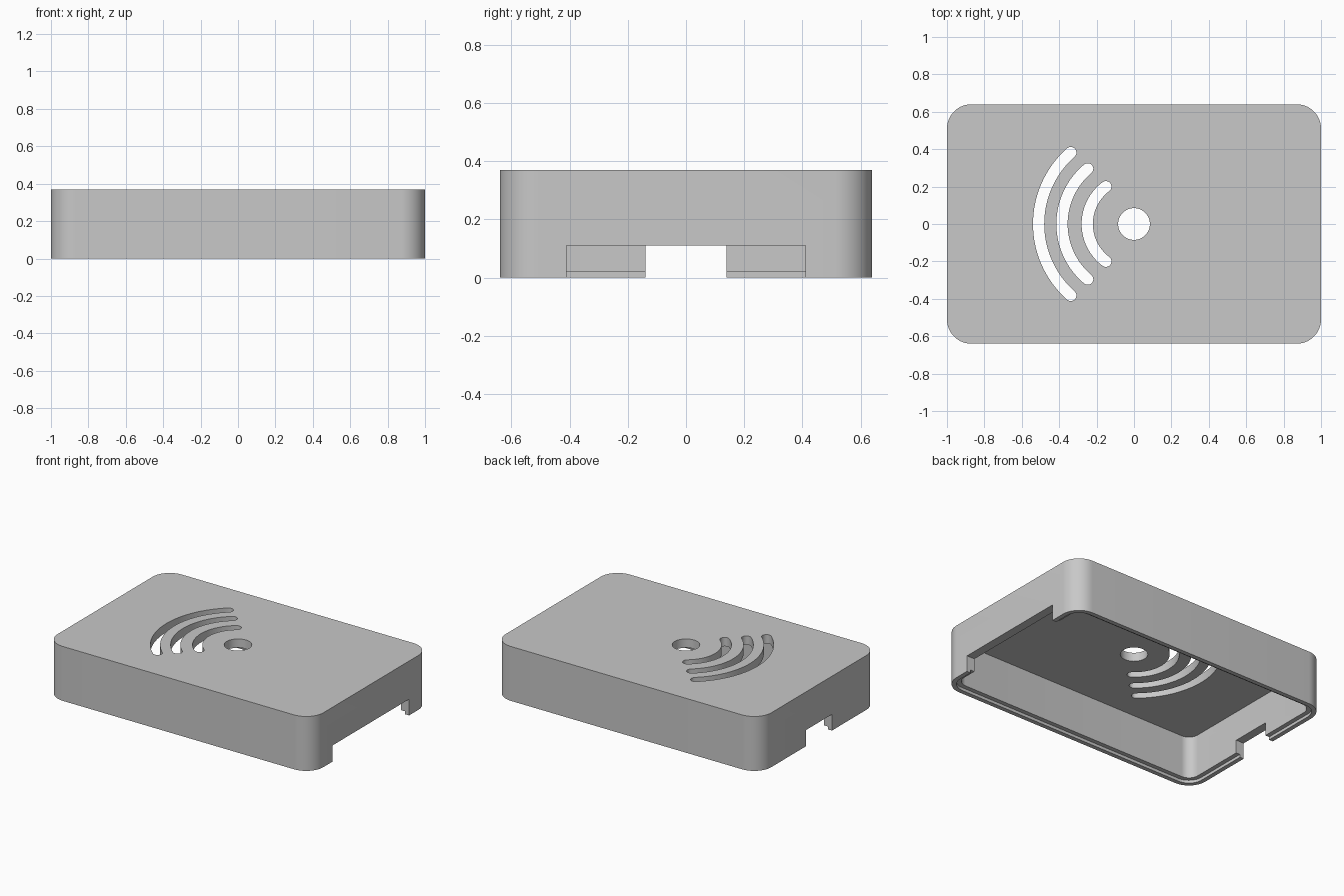
import bpy, bmesh
from math import sin, cos, pi, radians

if "Cube" in bpy.data.objects:
    bpy.data.objects.remove(bpy.data.objects["Cube"], do_unlink=True)

LENGTH, WIDTH, HEIGHT = 2.0, 1.28, 0.37
WALL, CORNER = 0.06, 0.13
BELOW = -0.2          # cutters start here, safely under the open side

grey = bpy.data.materials.new("light grey plastic")
grey.use_nodes = True
colour = (0.58, 0.58, 0.58, 1)
grey.diffuse_color = colour
grey.node_tree.nodes["Principled BSDF"].inputs["Base Color"].default_value = colour


def arc(cx, cy, r, start, end, steps):
    """Points along a circular arc, angles in degrees."""
    return [(cx + r * cos(radians(start + (end - start) * i / steps)),
             cy + r * sin(radians(start + (end - start) * i / steps)))
            for i in range(steps + 1)]


def rounded_rect(inset):
    """Case outline, moved inwards by the given amount."""
    r = CORNER - inset
    x, y = LENGTH / 2 - CORNER, WIDTH / 2 - CORNER
    points = []
    for i, (sx, sy) in enumerate([(1, 1), (-1, 1), (-1, -1), (1, -1)]):
        points += arc(sx * x, sy * y, r, i * 90, i * 90 + 90, 14)
    return points


def curved_slot(radius, spread, half):
    """Round-ended slot bent around the origin, on the -x side."""
    a, b = 180 - spread, 180 + spread
    ends = [(radius * cos(radians(t)), radius * sin(radians(t))) for t in (a, b)]
    outer = arc(0, 0, radius + half, a, b, 32)
    inner = arc(0, 0, radius - half, b, a, 32)
    return (outer + arc(*ends[1], half, b, b + 180, 10)[1:-1]
            + inner + arc(*ends[0], half, a + 180, a + 360, 10)[1:-1])


def prism(name, points, z0, z1):
    """Upright solid made from a flat outline."""
    bm = bmesh.new()
    face = bm.faces.new([bm.verts.new((x, y, z0)) for x, y in points])
    top = bmesh.ops.extrude_face_region(bm, geom=[face])["geom"]
    bmesh.ops.translate(bm, vec=(0, 0, z1 - z0),
                        verts=[g for g in top if isinstance(g, bmesh.types.BMVert)])
    bmesh.ops.recalc_face_normals(bm, faces=bm.faces)
    mesh = bpy.data.meshes.new(name)
    bm.to_mesh(mesh)
    bm.free()
    mesh.materials.append(grey)
    obj = bpy.data.objects.new(name, mesh)
    bpy.context.collection.objects.link(obj)
    return obj


def notch(name, x0, x1, half):
    """Cable opening in an end wall, open at the bottom."""
    return prism(name, [(x0, -half), (x1, -half), (x1, half), (x0, half)], BELOW, 0.11)


# Solid block of the case cover
cover = prism("case_cover", rounded_rect(0), 0, HEIGHT)

# Hollow, rim step, end notches, round hole and signal-shaped vents
cutters = [
    prism("hollow", rounded_rect(WALL), BELOW, HEIGHT - WALL),
    prism("rim_step", rounded_rect(WALL / 2), BELOW, 0.02),
    notch("wide_notch", 0.8, 1.1, 0.41),
    notch("narrow_notch", -1.1, -0.8, 0.14),
    prism("round_hole", arc(0, 0, 0.085, 0, 360, 48)[:-1], 0.2, 0.5),
]
for radius, spread in [(0.51, 48.5), (0.385, 50), (0.25, 53)]:
    cutters.append(prism("vent_slot", curved_slot(radius, spread, 0.03), 0.2, 0.5))

bpy.ops.object.select_all(action="DESELECT")
bpy.context.view_layer.objects.active = cover
cover.select_set(True)
for cutter in cutters:
    cutter.hide_render = True
    mod = cover.modifiers.new(cutter.name, "BOOLEAN")
    mod.operation = "DIFFERENCE"
    mod.solver = "EXACT"
    mod.object = cutter
    bpy.ops.object.modifier_apply(modifier=mod.name)
    bpy.data.objects.remove(cutter, do_unlink=True)

bpy.ops.object.shade_smooth_by_angle(angle=radians(30))
